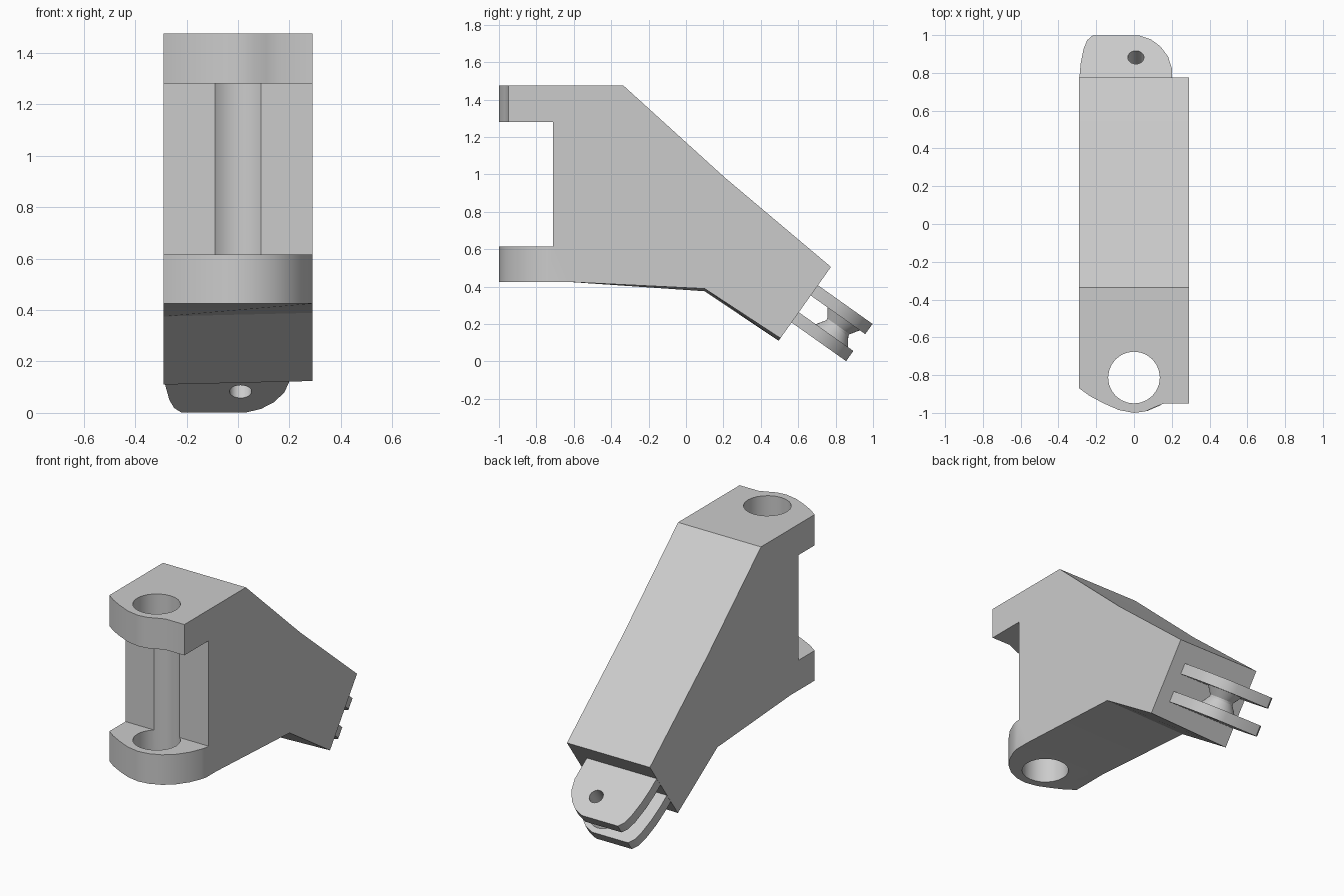
import bpy, bmesh, math
from mathutils import Vector, Matrix

cube = bpy.data.objects.get("Cube")
if cube:
    bpy.data.objects.remove(cube, do_unlink=True)

grey = bpy.data.materials.new("plain_grey")
grey.use_nodes = True
COLOUR = (0.6, 0.6, 0.6, 1)
grey.diffuse_color = COLOUR
grey.node_tree.nodes["Principled BSDF"].inputs["Base Color"].default_value = COLOUR

HALF = 0.29                                   # half width of the body
FORK_AXIS = Vector((0, 0.816, -0.578))        # direction the fork points
FORK_UP = Vector((0, 0.578, 0.816))           # across the fork plates
FORK_BASE = Vector((0, 0.637, 0.306))
X = Vector((1, 0, 0))
FORK_FRAME = Matrix((X, FORK_AXIS, FORK_UP)).transposed()


def make_object(name, bm):
    bmesh.ops.recalc_face_normals(bm, faces=bm.faces)
    mesh = bpy.data.meshes.new(name)
    bm.to_mesh(mesh)
    bm.free()
    mesh.materials.append(grey)
    obj = bpy.data.objects.new(name, mesh)
    bpy.context.collection.objects.link(obj)
    return obj


def prism(name, outline, place, low, high):
    """Extrude an outline; place(a, b, depth) gives the 3D point."""
    bm = bmesh.new()
    ends = [[bm.verts.new(place(a, b, d)) for a, b in outline] for d in (low, high)]
    for ring in ends:
        bm.faces.new(ring)
    for i in range(len(outline)):
        j = (i + 1) % len(outline)
        bm.faces.new((ends[0][i], ends[0][j], ends[1][j], ends[1][i]))
    return make_object(name, bm)


def turned(name, profile, centre, frame=Matrix.Identity(3), segments=32):
    """Revolve (radius, height) points about the frame's third axis."""
    bm = bmesh.new()
    rings = []
    for r, h in profile:
        angles = [math.tau * k / segments for k in range(segments)]
        rings.append([bm.verts.new(centre + frame @ Vector((r * math.cos(t), r * math.sin(t), h)))
                      for t in angles])
    for low, high in zip(rings, rings[1:]):
        for i in range(segments):
            j = (i + 1) % segments
            bm.faces.new((low[i], low[j], high[j], high[i]))
    bm.faces.new(rings[0])
    bm.faces.new(rings[-1])
    return make_object(name, bm)


def cut(obj, cutter):
    cutter.hide_render = True
    mod = obj.modifiers.new("cut", 'BOOLEAN')
    mod.operation = 'DIFFERENCE'
    mod.solver = 'EXACT'
    mod.object = cutter
    bpy.context.view_layer.objects.active = obj
    bpy.ops.object.modifier_apply(modifier=mod.name)
    bpy.data.objects.remove(cutter, do_unlink=True)


def smooth(obj):
    bpy.ops.object.select_all(action='DESELECT')
    obj.select_set(True)
    bpy.context.view_layer.objects.active = obj
    bpy.ops.object.shade_smooth_by_angle(angle=math.radians(25))


# Body: side profile with the front notch, underside slightly twisted
side = [(-1.1, 1.475), (-0.335, 1.475), (0.205, 0.985), (0.775, 0.505),
        (0.495, 0.11), (0.1, 0.375), (-0.63, 0.425), (-1.1, 0.425),
        (-1.1, 0.615), (-0.71, 0.615), (-0.71, 1.28), (-1.1, 1.28)]


def body_point(y, z, x):
    if x > 0 and z < 0.4:
        z += 0.014
        y += 0.01 if y > 0.4 else 0
    return x, y, z


body = prism("bracket_body", side, body_point, -HALF, HALF)

# Rounded fronts of the two lugs
left_round = [(-0.4, -0.80), (-0.29, -0.87), (-0.235, -0.91), (-0.16, -0.95),
              (-0.08, -0.985), (0, -1.0)]
upper_front = left_round + [(0.06, -0.992), (0.11, -0.97), (0.16, -0.95), (0.4, -0.95)]
lower_front = left_round + [(0.07, -0.99), (0.14, -0.96), (0.2, -0.91), (0.25, -0.84),
                            (0.28, -0.77), (0.295, -0.715), (0.4, -0.715)]
for front, low, high in ((upper_front, 1.2, 1.6), (lower_front, 0.3, 0.7)):
    outline = front + [(0.4, -1.3), (-0.4, -1.3)]
    cut(body, prism("lug_trim", outline, lambda x, y, z: (x, y, z), low, high))

# Hinge hole through both lugs, grooving the notch wall
cut(body, turned("hinge_hole", [(0.137, 0.2), (0.137, 1.7)], Vector((0, -0.813, 0)), segments=24))
smooth(body)

# Fork: two plates with a pin hole
plate = [(-0.289, -0.02), (-0.289, 0.08), (-0.283, 0.17), (-0.267, 0.27), (-0.248, 0.325),
         (-0.22, 0.355), (0.03, 0.355), (0.09, 0.33), (0.14, 0.285), (0.18, 0.22),
         (0.2, 0.145), (0.2, -0.02)]
pin = FORK_BASE + 0.01 * X + 0.214 * FORK_AXIS


def fork_point(x, u, w):
    return FORK_BASE + FORK_FRAME @ Vector((x, u, w))


parts = [prism("upper_fork_plate", plate, fork_point, 0.055, 0.122),
         prism("lower_fork_plate", plate, fork_point, -0.122, -0.055),
         # Waisted boss between the plates
         turned("fork_boss", [(0.106, -0.055), (0.073, -0.006), (0.073, 0.006), (0.106, 0.055)],
                pin, FORK_FRAME)]
for part in parts:
    cut(part, turned("pin_hole", [(0.043, -0.3), (0.043, 0.3)], pin, FORK_FRAME, 20))
    smooth(part)
